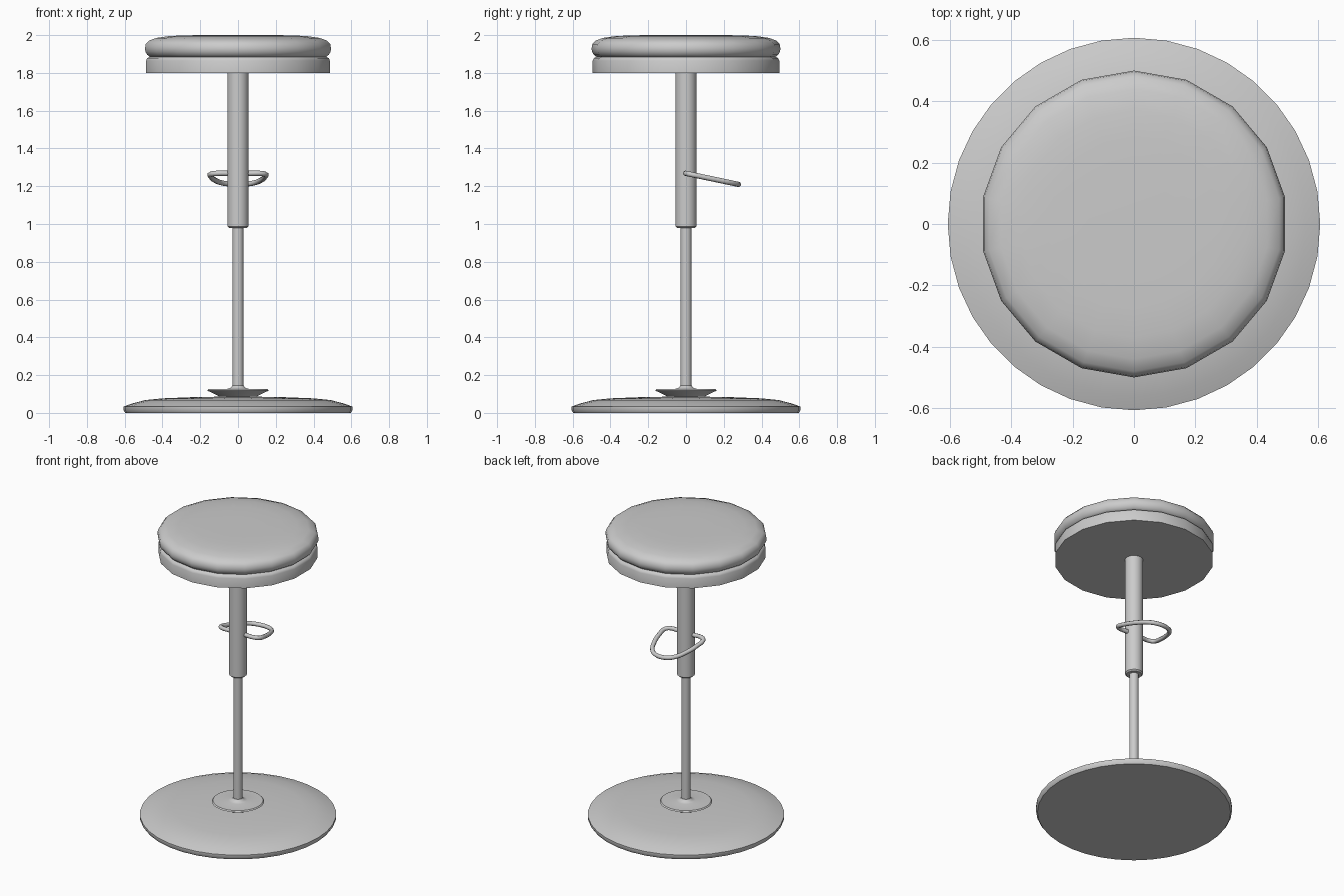
import bpy, bmesh
from math import sin, cos, tau, radians

if "Cube" in bpy.data.objects:
    bpy.data.objects.remove(bpy.data.objects["Cube"])


def lathe(name, profile, sides, angle=40):
    """Revolve (radius, z) points around z, closing both ends with flat caps."""
    bm = bmesh.new()
    rings = [[bm.verts.new((r * sin(tau * i / sides), r * cos(tau * i / sides), z))
              for i in range(sides)] for r, z in profile]
    for a, b in zip(rings, rings[1:]):
        for i in range(sides):
            j = (i + 1) % sides
            bm.faces.new((a[i], a[j], b[j], b[i]))
    bm.faces.new(rings[0])
    bm.faces.new(rings[-1])
    bmesh.ops.recalc_face_normals(bm, faces=bm.faces)
    for f in bm.faces:
        f.smooth = True
    mesh = bpy.data.meshes.new(name)
    bm.to_mesh(mesh)
    bm.free()
    mesh.set_sharp_from_angle(angle=radians(angle))
    obj = bpy.data.objects.new(name, mesh)
    bpy.context.collection.objects.link(obj)
    return obj


# Domed floor plate
lathe("base_plate", [(0.597, 0), (0.607, 0.015), (0.607, 0.033), (0.56, 0.05),
                     (0.49, 0.068), (0.40, 0.077), (0.25, 0.083), (0.10, 0.086)], 36)

# Flared collar where the pole meets the base
lathe("base_collar", [(0.09, 0.08), (0.105, 0.09), (0.135, 0.105), (0.162, 0.118),
                      (0.155, 0.126), (0.06, 0.127), (0.04, 0.132), (0.03, 0.145)], 32)

# Telescoping pole: thin inner rod and thicker outer sleeve
lathe("inner_pole", [(0.029, 0.08), (0.029, 1.05)], 24)
lathe("outer_sleeve", [(0.048, 0.98), (0.056, 0.988), (0.056, 1.81)], 24)

# Seat: flat-bottomed rim below, padded cushion above a groove
lathe("seat_rim", [(0.494, 1.80), (0.494, 1.865), (0.488, 1.878), (0.472, 1.887)], 18)
lathe("seat_cushion", [(0.472, 1.883), (0.488, 1.896), (0.498, 1.912), (0.50, 1.93),
                       (0.496, 1.952), (0.48, 1.970), (0.44, 1.985), (0.37, 1.995),
                       (0.28, 1.999), (0.15, 2.0)], 18)

# Tilted D-shaped adjustment handle, passing through the sleeve
half = [(0.06, 0.0), (0.115, 0.0), (0.144, 0.02), (0.144, 0.08),
        (0.122, 0.17), (0.085, 0.24), (0.035, 0.272)]
loop = half + [(-x, y) for x, y in reversed(half)]
curve = bpy.data.curves.new("adjustment_handle", "CURVE")
curve.dimensions = "3D"
curve.bevel_depth = 0.014
curve.bevel_resolution = 2
curve.resolution_u = 4
spline = curve.splines.new("BEZIER")
spline.bezier_points.add(len(loop) - 1)
for point, (x, y) in zip(spline.bezier_points, loop):
    point.co = (x, y, 1.268 - 0.21 * y)
    point.handle_left_type = point.handle_right_type = "AUTO"
spline.use_cyclic_u = True
spline.use_smooth = True
handle = bpy.data.objects.new("adjustment_handle", curve)
bpy.context.collection.objects.link(handle)
